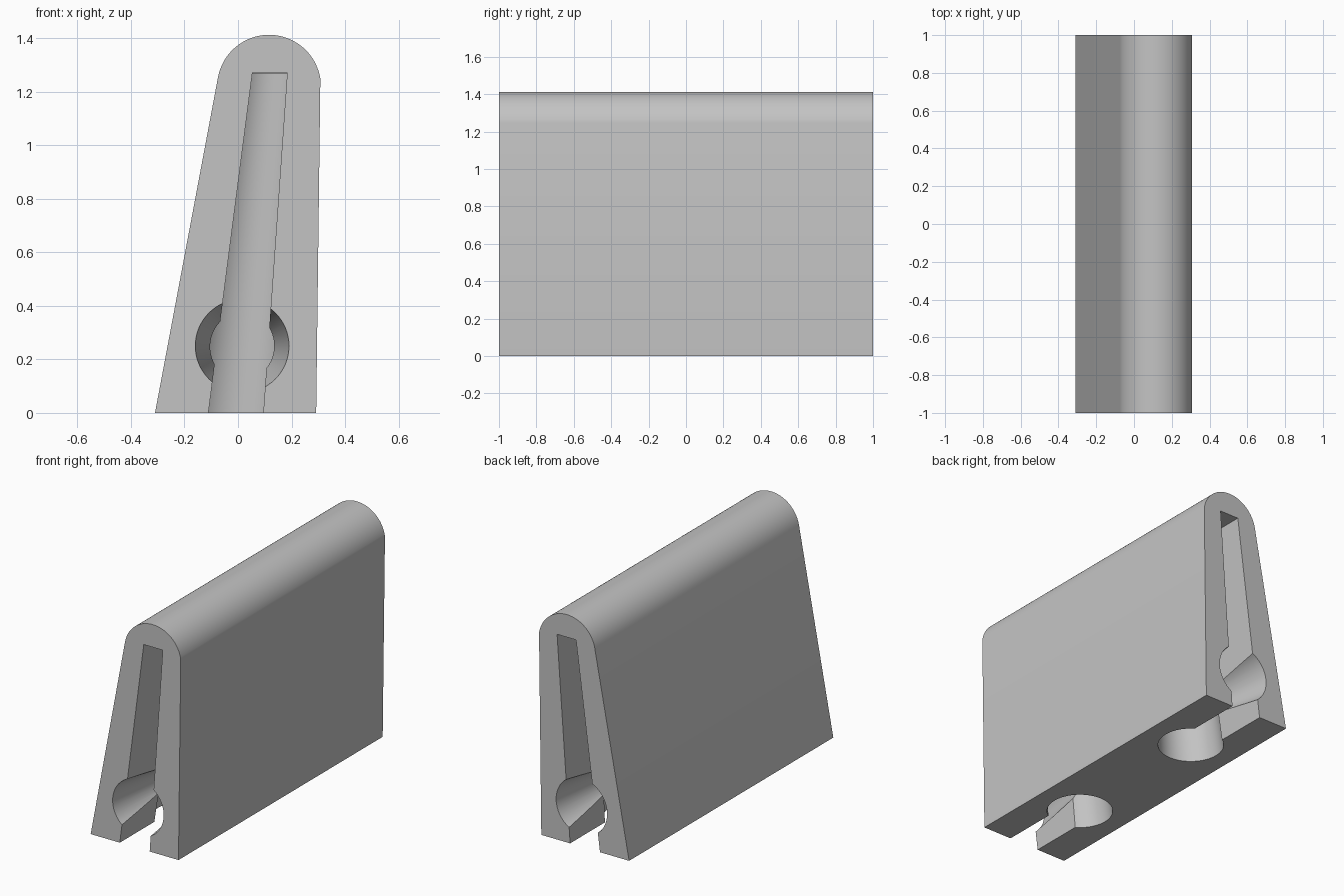
import bpy, bmesh
from math import sin, cos, pi, radians
from mathutils import Vector

cube = bpy.data.objects.get("Cube")
if cube:
    bpy.data.objects.remove(cube, do_unlink=True)

grey = bpy.data.materials.new("plain grey")
grey.use_nodes = True
colour = (0.55, 0.55, 0.55, 1)
grey.diffuse_color = colour
grey.node_tree.nodes["Principled BSDF"].inputs["Base Color"].default_value = colour


def loft(name, ring_a, ring_b):
    """Closed solid between two rings with the same number of points."""
    bm = bmesh.new()
    a = [bm.verts.new(p) for p in ring_a]
    b = [bm.verts.new(p) for p in ring_b]
    bm.faces.new(a)
    bm.faces.new(b)
    for i in range(len(a)):
        j = (i + 1) % len(a)
        bm.faces.new((a[i], a[j], b[j], b[i]))
    bmesh.ops.recalc_face_normals(bm, faces=bm.faces)
    mesh = bpy.data.meshes.new(name)
    bm.to_mesh(mesh)
    bm.free()
    mesh.materials.append(grey)
    obj = bpy.data.objects.new(name, mesh)
    bpy.context.collection.objects.link(obj)
    return obj


def extrude(name, profile, y0, y1):
    return loft(name, [(x, y0, z) for x, z in profile], [(x, y1, z) for x, z in profile])


def circle(centre, u, v, radius, count=64):
    return [Vector(centre) + radius * (Vector(u) * cos(2 * pi * i / count) + Vector(v) * sin(2 * pi * i / count))
            for i in range(count)]


def axis_x(z):
    """Centre line of the leaning body."""
    return -0.01 + 0.102 * z


# Leaning body with a rounded top
profile = [(-0.31, 0), (0.292, 0)]
for i in range(41):
    t = radians(9 + (169 - 9) * i / 40)
    profile.append((0.116 + 0.194 * cos(t), 1.218 + 0.194 * sin(t)))
body = extrude("clip_body", profile, -1, 1)

X, Y, Z = (1, 0, 0), (0, 1, 0), (0, 0, 1)
cutters = []
for side in (-1, 1):
    # Tapered, leaning round hole from the underside
    low, high = -0.05, 1.268
    cutters.append(loft("round_hole_cutter",
                        circle((axis_x(low), side * 0.5, low), X, Y, 0.193),
                        circle((axis_x(high), side * 0.5, high), X, Y, 0.127)))
    # Narrowing slot open to the end and the underside
    slot = [(-0.117, -0.05), (0.091, -0.05), (0.184, 1.272), (0.054, 1.272)]
    cutters.append(extrude("slot_cutter", slot, side * 0.5, side * 1.05))
    # Conical bore narrowing inwards from the end
    cutters.append(loft("bore_cutter",
                        circle((axis_x(0.25), side * 1.05, 0.25), X, Z, 0.1825),
                        circle((axis_x(0.25), side * 0.5, 0.25), X, Z, 0.1)))

bpy.context.view_layer.objects.active = body
for cutter in cutters:
    cutter.hide_render = True
    mod = body.modifiers.new("cut", 'BOOLEAN')
    mod.operation = 'DIFFERENCE'
    mod.solver = 'EXACT'
    mod.object = cutter
    bpy.ops.object.modifier_apply(modifier=mod.name)
for cutter in cutters:
    bpy.data.objects.remove(cutter, do_unlink=True)

bpy.ops.object.select_all(action='DESELECT')
body.select_set(True)
bpy.ops.object.shade_smooth_by_angle(angle=radians(25))
